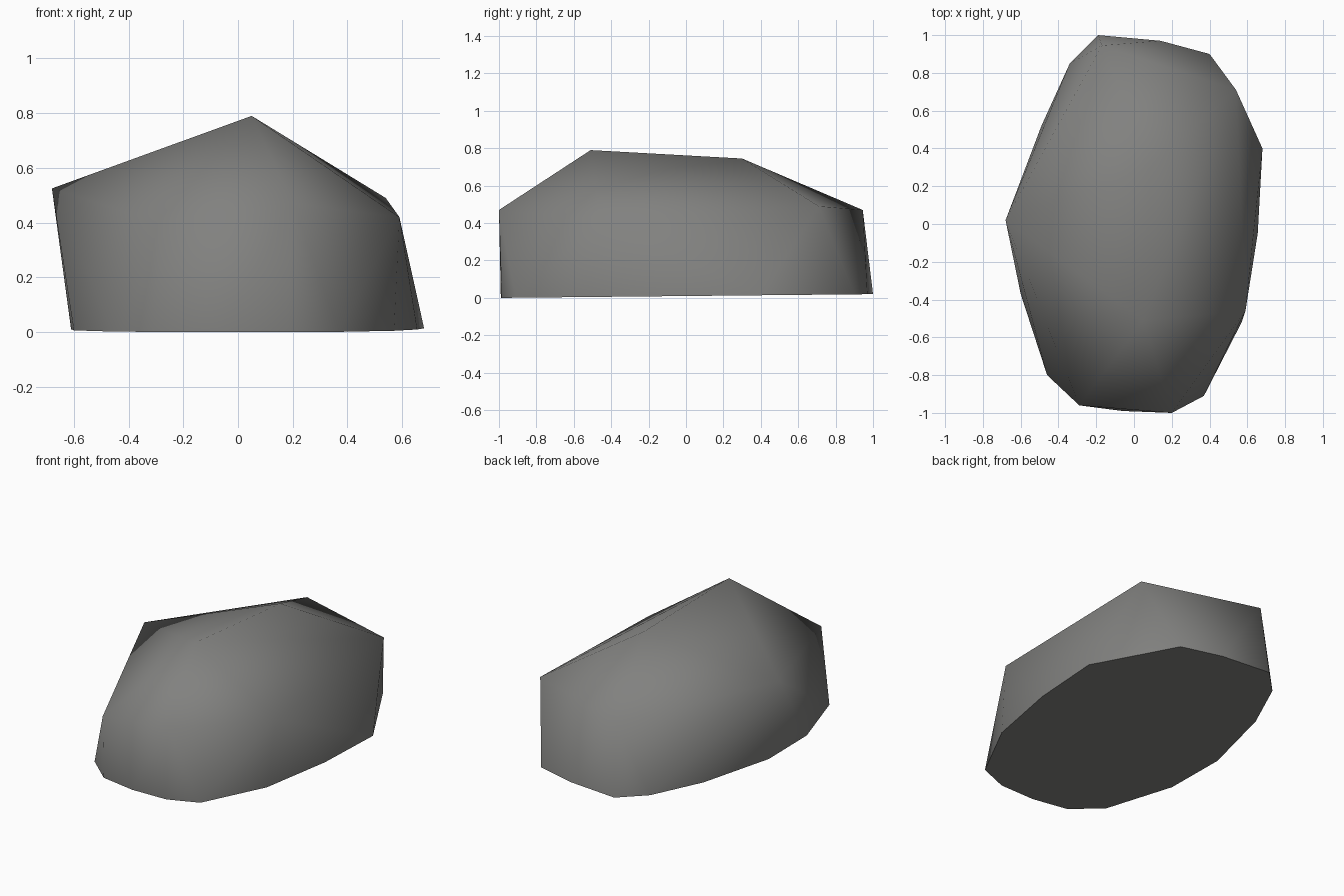
import bpy, bmesh, math

if "Cube" in bpy.data.objects:
    bpy.data.objects.remove(bpy.data.objects["Cube"])

# one plain stone colour
stone = bpy.data.materials.new("stone grey")
stone.diffuse_color = (0.22, 0.22, 0.213, 1)
stone.use_nodes = True
stone.node_tree.nodes["Principled BSDF"].inputs["Base Color"].default_value = stone.diffuse_color

# ground outline of the boulder, resting almost flat (front edge dips to zero)
base = [(-.19, 1.0), (.14, .97), (.40, .90), (.68, .40), (.655, -.05),
        (.57, -.52), (.37, -.91), (.18, -.985), (-.06, -.99), (-.29, -.95),
        (-.46, -.80), (-.60, -.37), (-.61, .03), (-.49, .52), (-.34, .85)]

# shoulder corners and the two peaks of the ridge
top = [(-.68, .02, .525), (.05, -.51, .79), (.09, .30, .745), (.54, .71, .49),
       (.59, -.46, .42), (.20, -1.0, .47), (-.29, -.96, .40), (-.17, .945, .47)]

# boulder: faceted convex shell around outline and corners
bm = bmesh.new()
for x, y in base:
    bm.verts.new((x, y, 0.01 + 0.01 * y))
for p in top:
    bm.verts.new(p)
bmesh.ops.convex_hull(bm, input=bm.verts[:])
bmesh.ops.recalc_face_normals(bm, faces=bm.faces[:])
mesh = bpy.data.meshes.new("boulder")
bm.to_mesh(mesh)
bm.free()
mesh.materials.append(stone)
rock = bpy.data.objects.new("boulder", mesh)
bpy.context.collection.objects.link(rock)

# soft shading on the sides, crisp edge around the underside
bpy.context.view_layer.objects.active = rock
rock.select_set(True)
bpy.ops.object.shade_smooth_by_angle(angle=math.radians(75))
